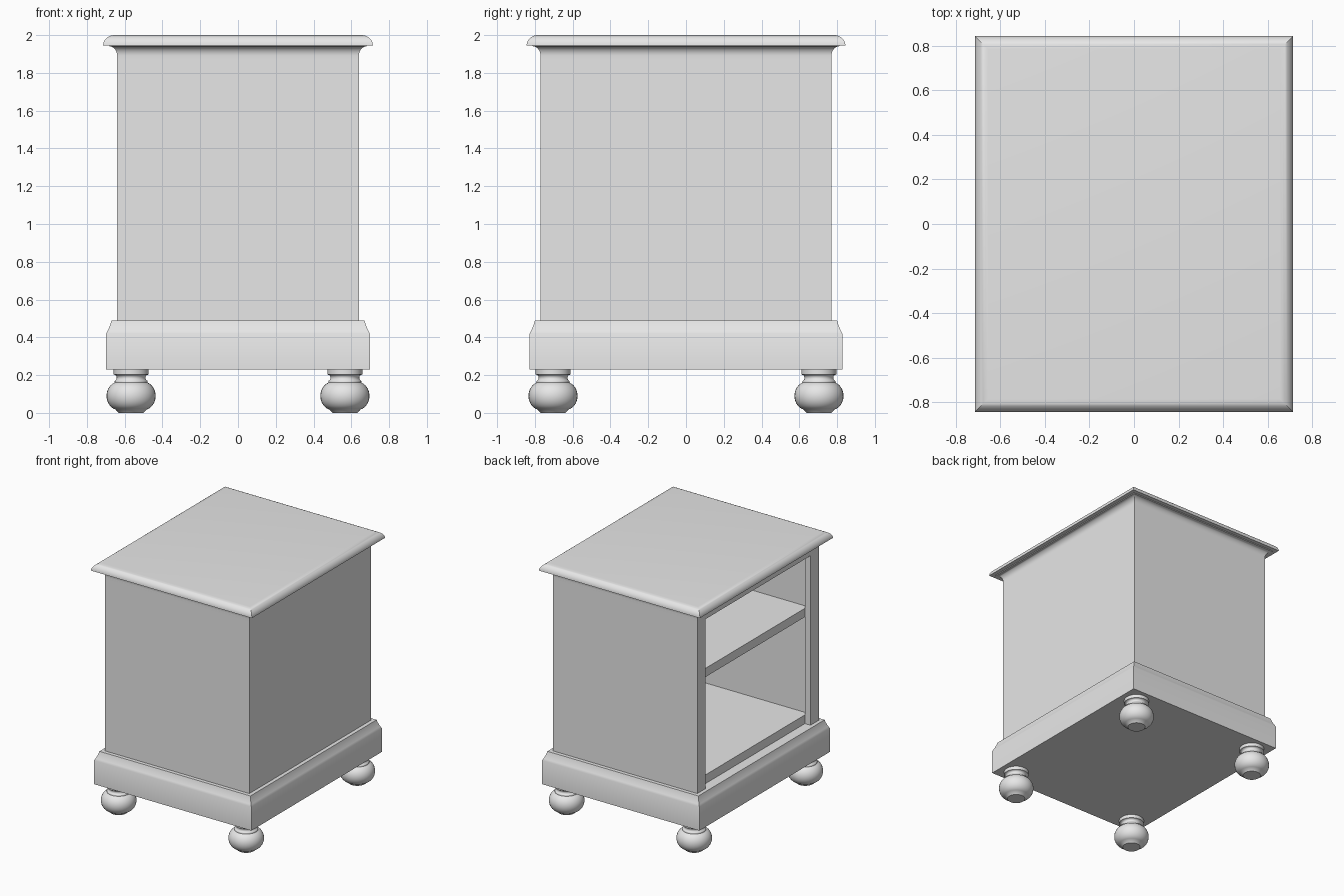
import bpy, bmesh, math

if "Cube" in bpy.data.objects:
    bpy.data.objects.remove(bpy.data.objects["Cube"], do_unlink=True)

grey = bpy.data.materials.new("plain_grey")
grey.use_nodes = True
grey.diffuse_color = (0.8, 0.8, 0.8, 1)
grey.node_tree.nodes["Principled BSDF"].inputs["Base Color"].default_value = (0.8, 0.8, 0.8, 1)

# Half width and half depth of the cabinet body
HX, HY = 0.64, 0.77
FLOOR, CEILING = 0.49, 1.9
WALL, FRAME = 0.07, 0.05


def finish(name, bm, smooth_angle=None):
    bmesh.ops.recalc_face_normals(bm, faces=bm.faces)
    mesh = bpy.data.meshes.new(name)
    bm.to_mesh(mesh)
    bm.free()
    mesh.materials.append(grey)
    obj = bpy.data.objects.new(name, mesh)
    bpy.context.collection.objects.link(obj)
    if smooth_angle:
        bpy.ops.object.select_all(action="DESELECT")
        obj.select_set(True)
        bpy.context.view_layer.objects.active = obj
        bpy.ops.object.shade_smooth_by_angle(angle=math.radians(smooth_angle))
    return obj


def box(name, x, y, z):
    bm = bmesh.new()
    bmesh.ops.create_cube(bm, size=1)
    for v in bm.verts:
        v.co = [lo + (c + 0.5) * (hi - lo) for c, (lo, hi) in zip(v.co, (x, y, z))]
    return finish(name, bm)


def loft(name, rings, angle):
    """Bridge a stack of rings of points and cap both ends."""
    bm = bmesh.new()
    loops = [[bm.verts.new(p) for p in ring] for ring in rings]
    n = len(loops[0])
    for a, b in zip(loops, loops[1:]):
        for i in range(n):
            j = (i + 1) % n
            bm.faces.new((a[i], a[j], b[j], b[i]))
    bm.faces.new(loops[0][::-1])
    bm.faces.new(loops[-1])
    return finish(name, bm, angle)


def moulding(name, profile):
    """Mitred rectangular moulding; profile is (overhang past body, height)."""
    corners = ((-1, -1), (1, -1), (1, 1), (-1, 1))
    rings = [[(sx * (HX + o), sy * (HY + o), z) for sx, sy in corners] for o, z in profile]
    return loft(name, rings, 35)


def arc(cx, cz, rx, rz, start, end, steps=8):
    angles = [math.radians(start + (end - start) * i / steps) for i in range(steps + 1)]
    return [(cx + rx * math.cos(a), cz + rz * math.sin(a)) for a in angles]


# Top board: cove under the overhang, rounded outer edge
cove = arc(0.04, 1.89, 0.04, 0.05, 180, 90)
nose = arc(0.015, 1.945, 0.059, 0.055, 0, 90)
moulding("top_board", [(0, 1.87)] + cove + [(0.042, 1.945)] + nose)

# Plinth with a shallow hollow on its upper edge
hollow = [(0.058, 0.42), (0.05, 0.435), (0.041, 0.455), (0.034, 0.475), (0.03, FLOOR)]
moulding("plinth", [(0.058, 0.23)] + hollow)

# Cabinet walls on three sides; the -x side stays open
inner = -HX + FRAME
box("front_panel", (inner, HX), (-HY, -HY + WALL), (FLOOR, CEILING))
box("back_panel", (inner, HX), (HY - WALL, HY), (FLOOR, CEILING))
box("closed_side_panel", (HX - WALL, HX), (-HY + WALL, HY - WALL), (FLOOR, CEILING))

# Frame around the opening
STILE = 0.105
box("front_stile", (-HX, inner), (-HY, -HY + STILE), (FLOOR, CEILING))
box("back_stile", (-HX, inner), (HY - STILE, HY), (FLOOR, CEILING))
box("top_rail", (-HX, inner), (-HY + STILE, HY - STILE), (1.85, CEILING))

# Shelves set behind the frame
for name, z in (("bottom_shelf", FLOOR), ("middle_shelf", 1.345)):
    box(name, (inner, HX - WALL), (-HY + WALL, HY - WALL), (z, z + WALL))

# Turned bun feet
bun = arc(0.065, 0.09, 0.065, 0.075, -75, 70, 14)
turning = ([(0.066, 0)] + bun + [(0.087, 0.163), (0.087, 0.168)]
           + arc(0.09, 0.186, 0.014, 0.016, 250, 110, 6)
           + [(0.093, 0.203), (0.093, 0.235)])
SIDES = 32
for end, sy in (("front", -1), ("back", 1)):
    for side, sx in (("right", -1), ("left", 1)):
        rings = [[(sx * 0.566 + r * math.cos(math.tau * i / SIDES),
                   sy * 0.704 + r * math.sin(math.tau * i / SIDES), z)
                  for i in range(SIDES)] for r, z in turning]
        loft(f"{end}_{side}_foot", rings, 40)
